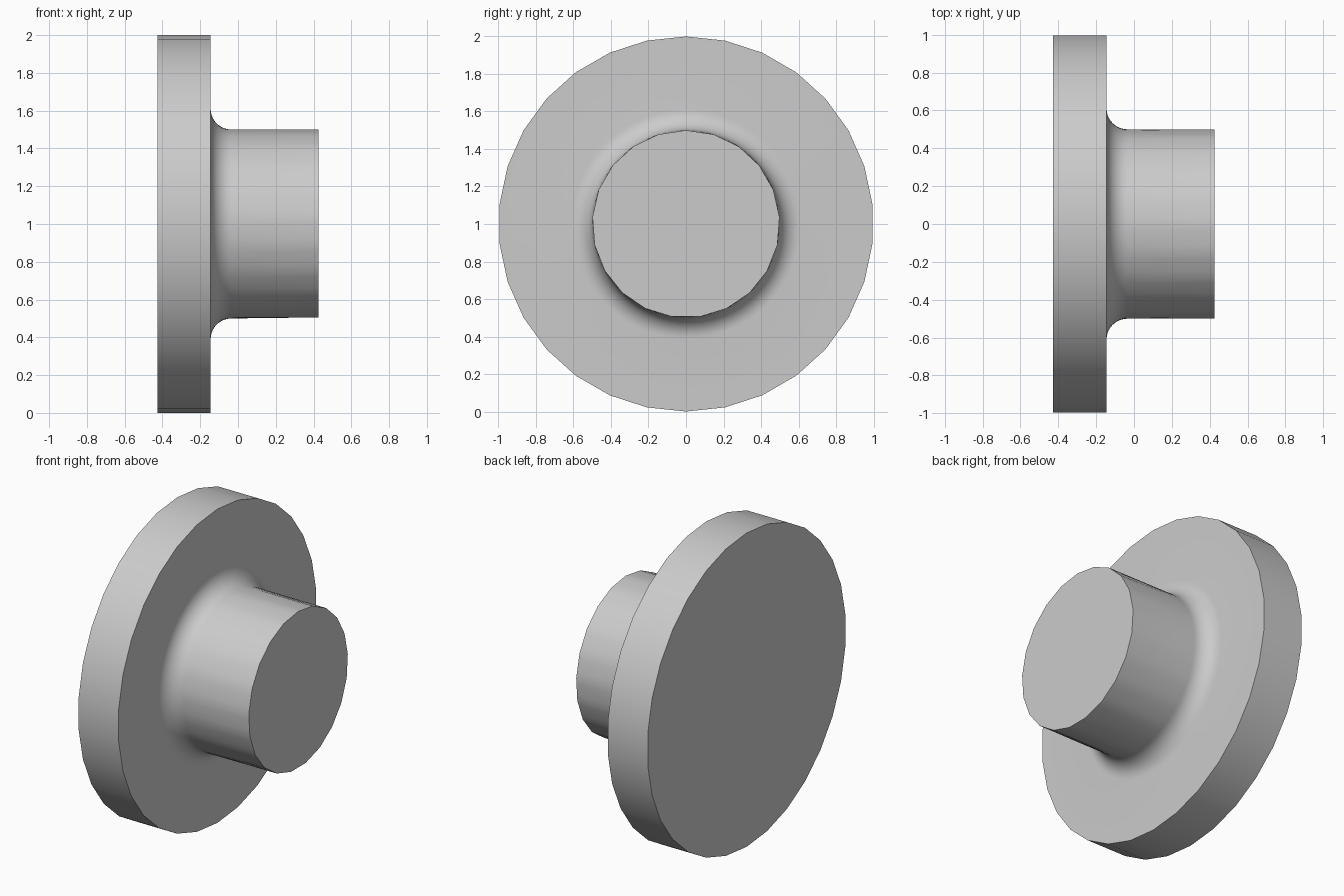
import bpy, bmesh
from math import sin, cos, pi

cube = bpy.data.objects.get("Cube")
if cube:
    bpy.data.objects.remove(cube, do_unlink=True)

BACK, FACE, END = -0.427, -0.145, 0.425
HUB, FILLET = 0.5, 0.11
DISC_SIDES, HUB_SIDES, FINE = 30, 21, 84

bm = bmesh.new()


def ring(x, radius, count, sides=0):
    """Closed ring of vertices around the x axis; sides flattens it to a polygon."""
    verts = []
    for i in range(count):
        a = 2 * pi * i / count
        r = radius
        if sides:
            half = pi / sides
            r *= cos(half) / cos(a % (2 * half) - half)
        verts.append(bm.verts.new((x, r * sin(a), 1 + r * cos(a))))
    return verts


def skin(a, b):
    n = len(a)
    return [bm.faces.new((a[i], a[(i + 1) % n], b[(i + 1) % n], b[i])) for i in range(n)]


def loop_edges(verts):
    return [bm.edges.get((verts[i - 1], verts[i])) for i in range(len(verts))]


# Wide disc
rim_back = ring(BACK, 1, DISC_SIDES)
rim_front = ring(FACE, 1, DISC_SIDES)
bm.faces.new(rim_back)
skin(rim_back, rim_front)

# Rounded fillet between the disc and the hub
steps = 10
fillet = []
for k in range(steps + 1):
    a = pi / 2 * k / steps
    fillet.append(ring(FACE + FILLET * (1 - cos(a)), HUB + FILLET * (1 - sin(a)), FINE))
for a, b in zip(fillet, fillet[1:]):
    skin(a, b)

# Hub, round at the fillet and faceted at its free end
hub_end = ring(END, HUB, FINE, HUB_SIDES)
skin(fillet[-1], hub_end)
bm.faces.new(hub_end)

# Flat front of the disc around the fillet
bmesh.ops.bridge_loops(bm, edges=loop_edges(rim_front) + loop_edges(fillet[0]))
bmesh.ops.recalc_face_normals(bm, faces=bm.faces[:])

mesh = bpy.data.meshes.new("flanged_hub")
bm.to_mesh(mesh)
bm.free()
hub = bpy.data.objects.new("flanged_hub", mesh)
bpy.context.collection.objects.link(hub)

# Plain grey
grey = bpy.data.materials.new("plain_grey")
grey.use_nodes = True
color = (0.6, 0.6, 0.6, 1)
grey.diffuse_color = color
grey.node_tree.nodes["Principled BSDF"].inputs["Base Color"].default_value = color
mesh.materials.append(grey)

bpy.ops.object.select_all(action='DESELECT')
hub.select_set(True)
bpy.context.view_layer.objects.active = hub
bpy.ops.object.shade_smooth_by_angle(angle=pi / 6)
